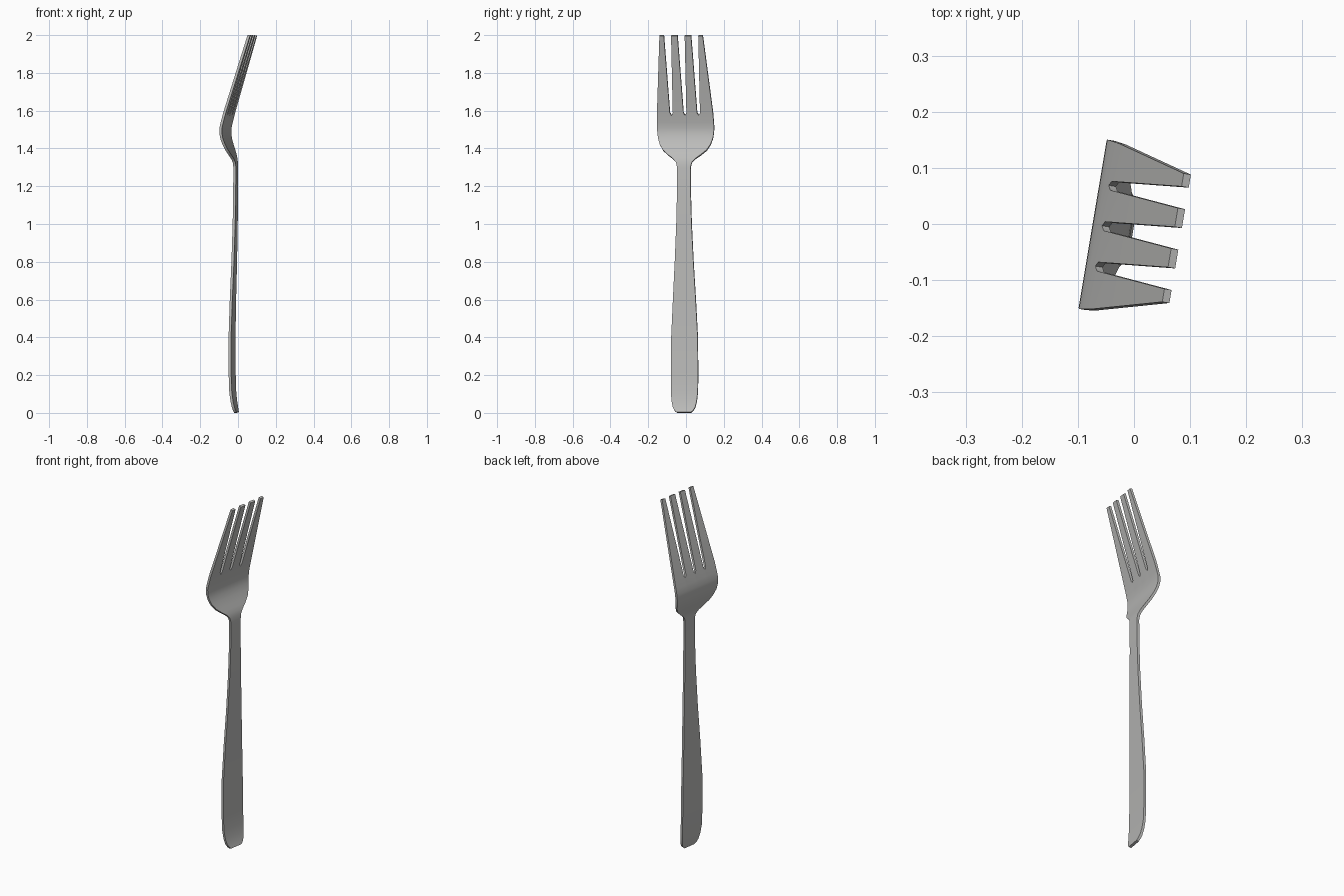
import bpy
import bmesh
import math
from mathutils import Matrix

default = bpy.data.objects.get("Cube")
if default:
    bpy.data.objects.remove(default, do_unlink=True)

TURN = math.radians(-9.5)
CENTRE = -0.0125
THICKNESS = 0.0135
SLOT_CENTRES = (-0.073, 0, 0.073)
SLOT_BASE, SLOT_TIP = 0.008, 0.0195
SLOT_Z, TIP_Z = 1.59, 1.998

steel = bpy.data.materials.new("brushed steel grey")
steel.use_nodes = True
steel.diffuse_color = (0.5, 0.5, 0.49, 1)
steel.node_tree.nodes["Principled BSDF"].inputs["Base Color"].default_value = (0.5, 0.5, 0.49, 1)

# Side profile and outline together: height, depth, half width
BODY = [
    (0.002, -0.006, 0.038), (0.012, -0.009, 0.05), (0.03, -0.014, 0.06),
    (0.06, -0.02, 0.067), (0.11, -0.026, 0.072), (0.2, -0.029, 0.073),
    (0.4, -0.03, 0.071), (0.6, -0.025, 0.061), (0.8, -0.018, 0.05),
    (1.0, -0.013, 0.041), (1.15, -0.011, 0.037), (1.3, -0.01, 0.036),
    (1.325, -0.012, 0.042), (1.345, -0.017, 0.06), (1.365, -0.026, 0.088),
    (1.39, -0.038, 0.117), (1.42, -0.051, 0.136), (1.45, -0.061, 0.146),
    (1.48, -0.066, 0.151), (1.51, -0.065, 0.153), (1.54, -0.058, 0.152),
    (SLOT_Z, -0.045, 0.15),
]
TIP_DEPTH, TIP_HALF = 0.079, 0.116


def mix(a, b, t):
    return a + (b - a) * t


def columns(half, slot):
    """Width positions across the head: edge, three slots, edge."""
    inner = [c + s * slot for c in SLOT_CENTRES for s in (-1, 0, 1)]
    return [-half] + inner + [half]


bm = bmesh.new()
base_half = BODY[-1][2]
base_cols = columns(base_half, SLOT_BASE)
rows = []

# Handle, neck and bowl; slot centres dip at the last row for round slot ends
for z, depth, half in BODY:
    row = []
    for i, u in enumerate(base_cols):
        dip = 0.014 if z == SLOT_Z and i in (2, 5, 8) else 0
        row.append(bm.verts.new((depth - dip * 0.3, CENTRE + u * half / base_half, z - dip)))
    rows.append(row)

# Four tapering tines
for t in (0.33, 0.67, 1):
    cols = columns(mix(base_half, TIP_HALF, t), mix(SLOT_BASE, SLOT_TIP, t))
    depth = mix(BODY[-1][1], TIP_DEPTH, t)
    z = mix(SLOT_Z, TIP_Z, t)
    rows.append([None if i in (2, 5, 8) else bm.verts.new((depth, CENTRE + u, z))
                 for i, u in enumerate(cols)])

for low, high in zip(rows, rows[1:]):
    for i in range(len(low) - 1):
        corners = (low[i], low[i + 1], high[i + 1], high[i])
        if None not in corners:
            bm.faces.new(corners)

bm.transform(Matrix.Rotation(TURN, 4, "Z"))
bm.normal_update()
mesh = bpy.data.meshes.new("fork")
bm.to_mesh(mesh)
bm.free()

fork = bpy.data.objects.new("fork", mesh)
bpy.context.collection.objects.link(fork)
mesh.materials.append(steel)

# Sheet thickness, then smooth faces with crisp rims
solid = fork.modifiers.new("sheet thickness", "SOLIDIFY")
solid.thickness = THICKNESS
solid.offset = 0
solid.use_even_offset = True
bpy.ops.object.select_all(action="DESELECT")
bpy.context.view_layer.objects.active = fork
fork.select_set(True)
bpy.ops.object.modifier_apply(modifier=solid.name)
bpy.ops.object.shade_smooth_by_angle(angle=math.radians(35))
